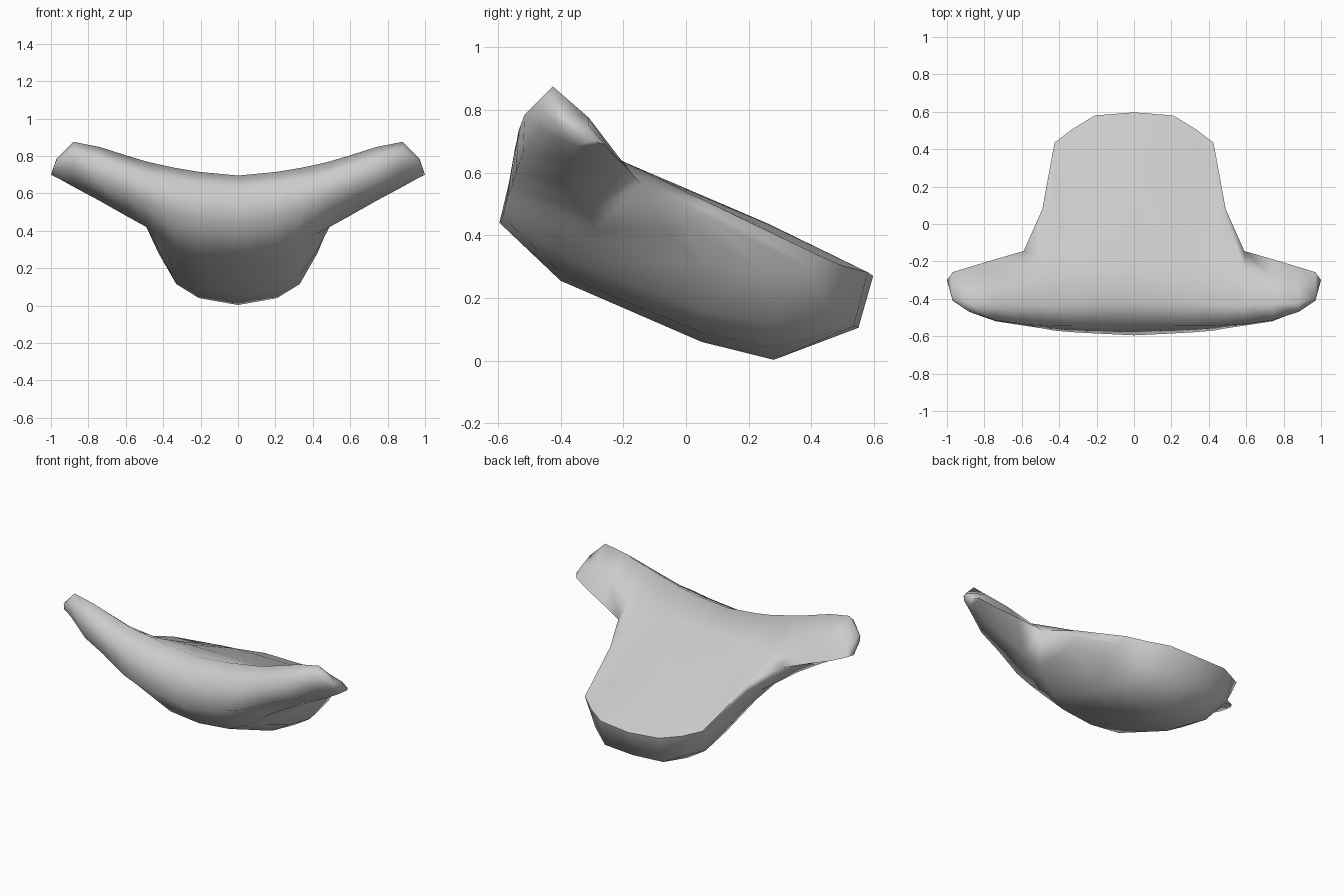
import bpy, bmesh
from math import radians

# Cross-sections (y, z): crest, front, belly, keel, tail, then back over the top
body = [
    (0.00, [(-.42, .695), (-.545, .63), (-.595, .44), (-.40, .255), (.05, .06),
            (.28, .003), (.55, .105), (.597, .27), (.26, .438), (-.20, .635)]),
    (0.21, [(-.42, .715), (-.545, .65), (-.585, .46), (-.39, .27), (.05, .09),
            (.28, .04), (.535, .11), (.58, .282), (.26, .436), (-.20, .635)]),
    (0.33, [(-.42, .735), (-.545, .67), (-.578, .49), (-.36, .315), (.05, .16),
            (.27, .115), (.46, .16), (.507, .30), (.25, .425), (-.19, .625)]),
    (0.425, [(-.43, .755), (-.545, .68), (-.57, .52), (-.32, .385), (.05, .30),
             (.25, .28), (.40, .29), (.435, .33), (.22, .42), (-.18, .61)]),
    (0.49, [(-.43, .77), (-.54, .70), (-.558, .55), (-.29, .42), (-.07, .42),
            (.00, .435), (.06, .46), (.08, .50), (.03, .525), (-.18, .61)]),
]

# Arm sections: four front points, trailing edge, rear top
arms = [
    (0.59, [(-.43, .80), (-.535, .73), (-.543, .60), (-.31, .475), (-.145, .565), (-.24, .655)]),
    (0.74, [(-.43, .848), (-.515, .785), (-.52, .66), (-.34, .56), (-.188, .615), (-.28, .73)]),
    (0.88, [(-.425, .875), (-.47, .83), (-.465, .74), (-.35, .635), (-.23, .655), (-.31, .775)]),
    (0.97, [(-.395, .785), (-.41, .775), (-.405, .74), (-.35, .685), (-.258, .69), (-.31, .75)]),
]
half = body + [(x, p[:4] + [p[4]] * 5 + [p[5]]) for x, p in arms]
stations = [(-x, p) for x, p in reversed(half[1:])] + half

# Loft the sections from arm tip to arm tip
bm = bmesh.new()
rings = [[bm.verts.new((x, y, z)) for y, z in p] for x, p in stations]
n = len(rings[0])
for a, b in zip(rings, rings[1:]):
    for i in range(n):
        j = (i + 1) % n
        bm.faces.new((a[i], a[j], b[j], b[i]))

# Blunt arm tips, closed to a point
for ring, x in ((rings[0], -1), (rings[-1], 1)):
    tip = bm.verts.new((x, -.30, .70))
    for i in range(n):
        bm.faces.new((ring[i], ring[(i + 1) % n], tip))

bmesh.ops.remove_doubles(bm, verts=bm.verts, dist=0.0005)
bmesh.ops.recalc_face_normals(bm, faces=bm.faces)
mesh = bpy.data.meshes.new("padded_body")
bm.to_mesh(mesh)
bm.free()
obj = bpy.data.objects.new("padded_body", mesh)
bpy.context.collection.objects.link(obj)
bpy.context.view_layer.objects.active = obj
obj.select_set(True)
bpy.ops.object.shade_smooth_by_angle(angle=radians(75))
